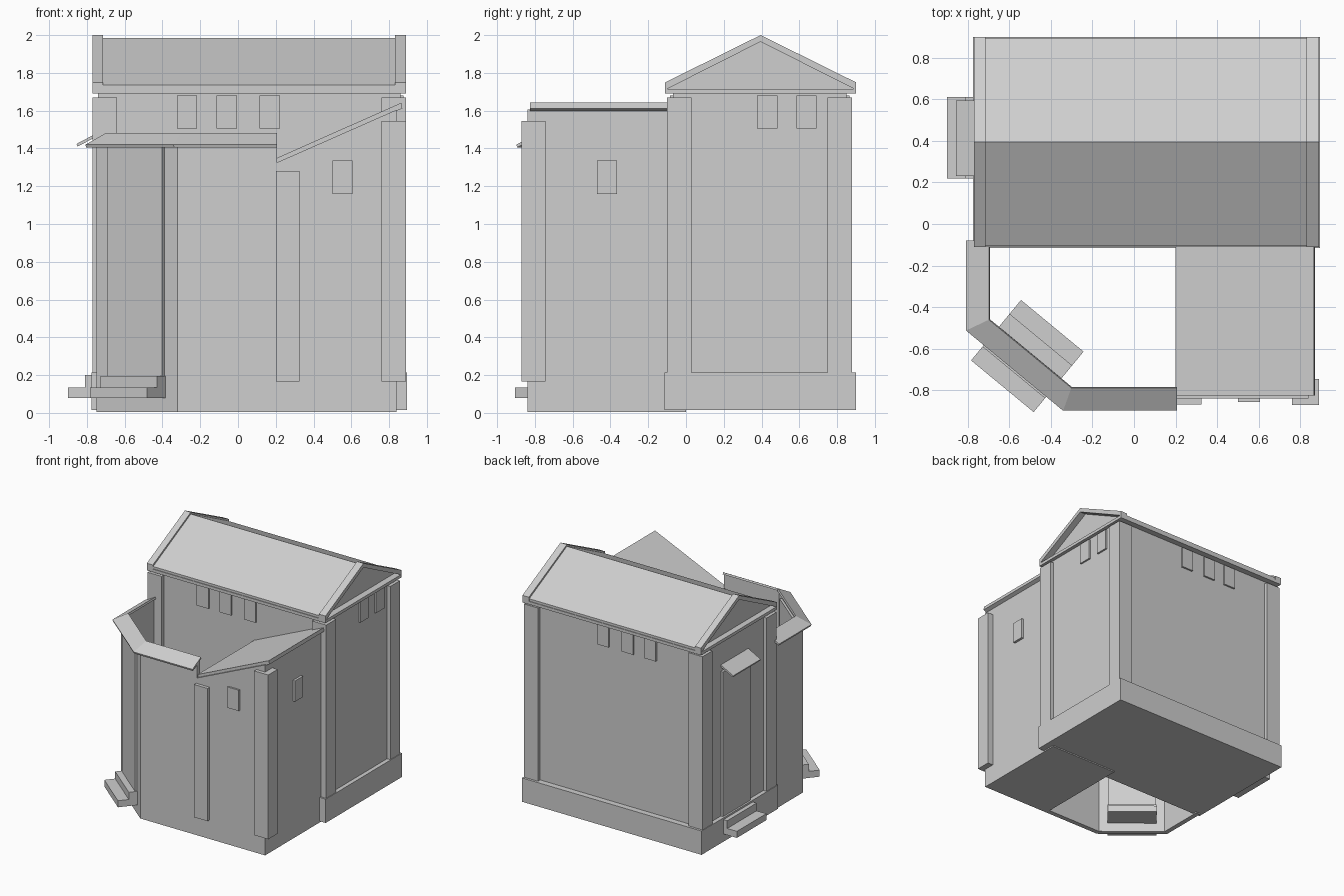
import bpy, bmesh, math
from mathutils import Vector

cube = bpy.data.objects.get("Cube")
if cube:
    bpy.data.objects.remove(cube, do_unlink=True)

GREY = (0.62, 0.62, 0.62, 1)
stone = bpy.data.materials.new("light_grey")
stone.use_nodes = True
stone.diffuse_color = GREY
stone.node_tree.nodes["Principled BSDF"].inputs["Base Color"].default_value = GREY


def finish(name, bm):
    bmesh.ops.recalc_face_normals(bm, faces=bm.faces)
    mesh = bpy.data.meshes.new(name)
    bm.to_mesh(mesh)
    bm.free()
    mesh.materials.append(stone)
    obj = bpy.data.objects.new(name, mesh)
    bpy.context.collection.objects.link(obj)
    return obj


def loft(name, rings):
    """Join equal closed rings of points and cap both ends."""
    bm = bmesh.new()
    loops = [[bm.verts.new(p) for p in ring] for ring in rings]
    n = len(loops[0])
    for a, b in zip(loops, loops[1:]):
        for i in range(n):
            j = (i + 1) % n
            bm.faces.new((a[i], a[j], b[j], b[i]))
    bm.faces.new(loops[0])
    bm.faces.new(loops[-1][::-1])
    return finish(name, bm)


def box(name, x, y, z):
    ring = [(x[0], y[0]), (x[1], y[0]), (x[1], y[1]), (x[0], y[1])]
    return loft(name, [[(px, py, h) for px, py in ring] for h in z])


def prism_x(name, profile, x):
    return loft(name, [[(c, y, z) for y, z in profile] for c in x])


def prism_y(name, profile, y):
    return loft(name, [[(x, c, z) for x, z in profile] for c in y])


def sweep(name, path, section):
    """Carry a (offset, height) section along a mitred ground path."""
    pts = [Vector(p) for p in path]
    normals = []
    for a, b in zip(pts, pts[1:]):
        d = (b - a).normalized()
        normals.append(Vector((d.y, -d.x)))
    rings = []
    for i, p in enumerate(pts):
        n0, n1 = normals[max(i - 1, 0)], normals[min(i, len(normals) - 1)]
        miter = (n0 + n1) / (1 + n0.dot(n1))
        rings.append([(*(p + miter * d), z) for d, z in section])
    return loft(name, rings)


# Main hall: walls, plinth, corner pilasters
box("hall_walls", (-0.74, 0.86), (-0.07, 0.85), (0.02, 1.695))
box("hall_plinth", (-0.775, 0.895), (-0.115, 0.9), (0.015, 0.215))
for side, x in (("left", (0.76, 0.89)), ("right", (-0.77, -0.64))):
    for end, y in (("front", (-0.1, 0.03)), ("back", (0.75, 0.88))):
        box(f"hall_pilaster_{end}_{side}", x, y, (0.2, 1.67))

# Gabled roof with raised raking borders and recessed pediments
RIDGE = 0.395
box("cornice", (-0.77, 0.89), (-0.11, 0.9), (1.69, 1.715))
prism_x("roof", [(-0.105, 1.71), (0.895, 1.71), (0.895, 1.735),
                 (RIDGE, 1.985), (-0.105, 1.735)], (-0.72, 0.835))
rake = [(-0.11, 1.71), (-0.11, 1.75), (RIDGE, 2.0), (0.9, 1.75),
        (0.9, 1.71), (RIDGE, 1.965)]
for side, x in (("left", (0.83, 0.89)), ("right", (-0.77, -0.715))):
    prism_x(f"gable_border_{side}", rake, x)

# High hall windows on the front, back and left side
WIN_Z = (1.505, 1.68)
for i, x in enumerate((-0.27, -0.06, 0.168)):
    box(f"front_window_{i}", (x - 0.054, x + 0.054), (-0.085, -0.06), WIN_Z)
    box(f"back_window_{i}", (x - 0.054, x + 0.054), (0.84, 0.865), WIN_Z)
for i, y in enumerate((0.43, 0.638)):
    box(f"side_window_{i}", (0.85, 0.875), (y - 0.054, y + 0.054), WIN_Z)

# Side door with awning and steps
box("side_door", (-0.76, -0.73), (0.23, 0.595), (0.195, 1.43))
prism_y("side_awning", [(-0.85, 1.41), (-0.73, 1.472), (-0.73, 1.49),
                        (-0.855, 1.424)], (0.23, 0.595))
box("side_step_lower", (-0.9, -0.74), (0.22, 0.61), (0.08, 0.135))
box("side_step_upper", (-0.81, -0.74), (0.22, 0.61), (0.135, 0.2))

# Annex with a single sloping roof
prism_y("annex_walls", [(0.205, 0.005), (0.84, 0.005), (0.84, 1.605),
                        (0.205, 1.325)], (-0.84, 0.0))
prism_y("annex_roof", [(0.2, 1.32), (0.87, 1.612), (0.865, 1.642),
                       (0.2, 1.347)], (-0.825, -0.07))
box("annex_pilaster_right", (0.2, 0.325), (-0.868, -0.83), (0.165, 1.28))
box("annex_pilaster_corner", (0.76, 0.89), (-0.87, -0.745), (0.165, 1.545))
box("annex_window_front", (0.5, 0.605), (-0.855, -0.83), (1.16, 1.335))
box("annex_window_side", (0.83, 0.86), (-0.47, -0.365), (1.16, 1.335))

# Open courtyard wall with sloping coping
path = [(-0.75, -0.08), (-0.75, -0.485), (-0.32, -0.84), (0.207, -0.84)]
sweep("court_wall", path, [(0, 0.005), (0, 1.435), (-0.04, 1.457), (-0.04, 0.005)])
sweep("court_coping", path, [(0.053, 1.405), (0.058, 1.42),
                             (-0.052, 1.482), (-0.057, 1.466)])

# Courtyard doorway and double-sided steps on the diagonal wall
along = (Vector(path[2]) - Vector(path[1])).normalized()
angle = math.atan2(along.y, along.x)


def diagonal_box(name, center, length, depth, z):
    obj = box(name, (-length / 2, length / 2), (-depth / 2, depth / 2), z)
    obj.location = (*center, 0)
    obj.rotation_euler.z = angle


diagonal_box("court_door", (-0.522, -0.647), 0.375, 0.075, (0.19, 1.43))
diagonal_box("court_step_lower", (-0.513, -0.635), 0.39, 0.377, (0.08, 0.135))
diagonal_box("court_step_upper", (-0.513, -0.635), 0.39, 0.205, (0.135, 0.195))
